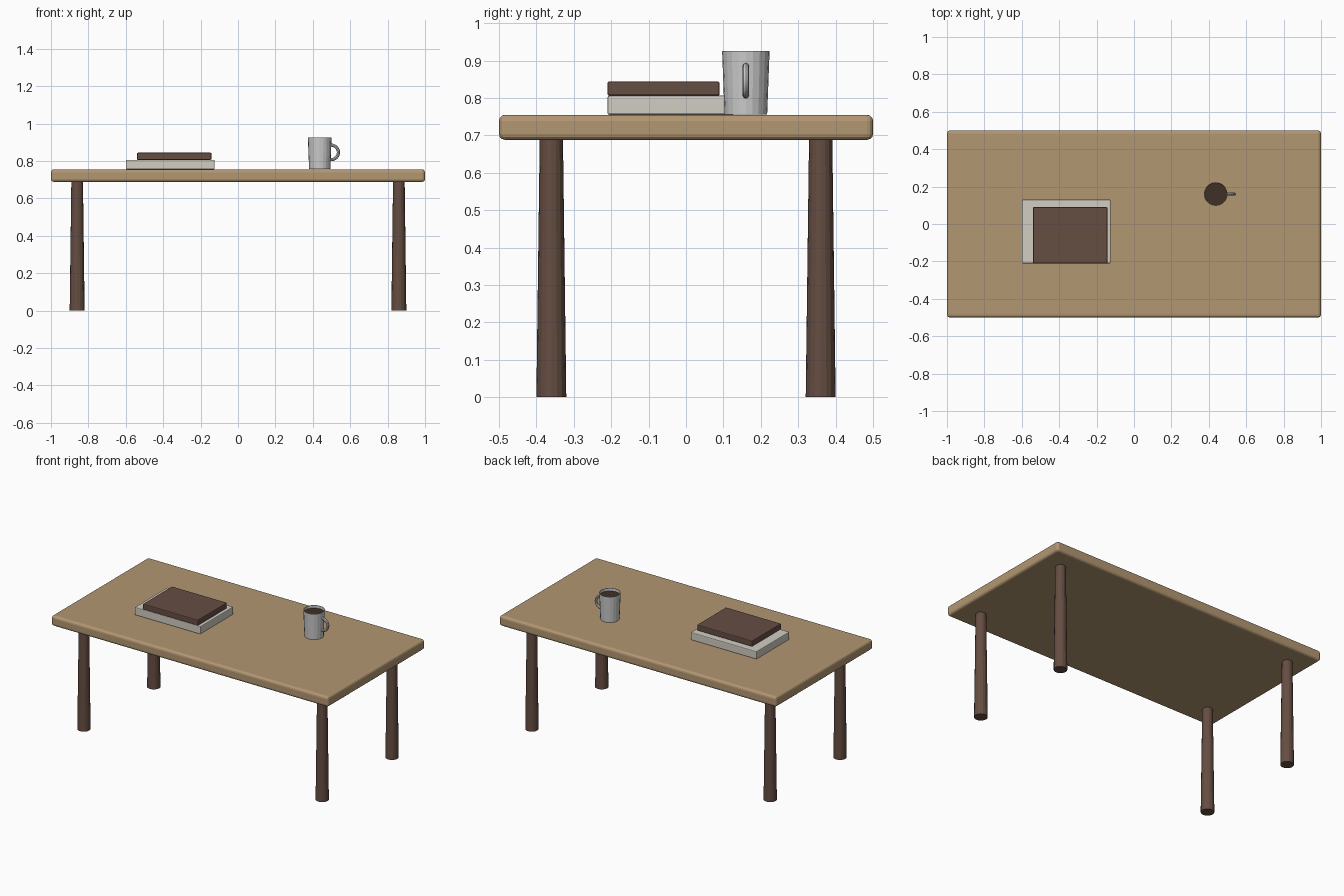
import bpy, bmesh
from math import cos, sin, pi, radians

if "Cube" in bpy.data.objects:
    bpy.data.objects.remove(bpy.data.objects["Cube"])


def material(name, rgb):
    m = bpy.data.materials.new(name)
    m.diffuse_color = (*rgb, 1)
    m.use_nodes = True
    m.node_tree.nodes["Principled BSDF"].inputs["Base Color"].default_value = m.diffuse_color
    return m


OAK = material("oak", (0.45, 0.31, 0.17))
WALNUT = material("walnut", (0.13, 0.075, 0.055))
CREAM = material("cream", (0.64, 0.61, 0.55))
CERAMIC = material("ceramic", (0.6, 0.6, 0.59))
COFFEE = material("coffee", (0.05, 0.03, 0.02))


def finish(bm, name, mat, smooth=False):
    bmesh.ops.recalc_face_normals(bm, faces=bm.faces)
    me = bpy.data.meshes.new(name)
    bm.to_mesh(me)
    bm.free()
    me.materials.append(mat)
    ob = bpy.data.objects.new(name, me)
    bpy.context.collection.objects.link(ob)
    if smooth:
        bpy.ops.object.select_all(action='DESELECT')
        ob.select_set(True)
        bpy.context.view_layer.objects.active = ob
        bpy.ops.object.shade_smooth_by_angle(angle=radians(30))
    return ob


def slab(name, lo, hi, bevel, segments, mat):
    bm = bmesh.new()
    bmesh.ops.create_cube(bm, size=1)
    for v in bm.verts:
        v.co = [(a + b) / 2 + c * (b - a) for a, b, c in zip(lo, hi, v.co)]
    bmesh.ops.bevel(bm, geom=bm.edges[:], offset=bevel, segments=segments,
                    profile=0.5, affect='EDGES')
    return finish(bm, name, mat)


def lathe(name, x, y, profile, sides, mat, smooth=False):
    """Rings of (radius, z); a zero radius closes the end."""
    bm = bmesh.new()
    rings = []
    for r, z in profile:
        n = sides if r > 0 else 1
        rings.append([bm.verts.new((x + r * cos(2 * pi * i / sides),
                                    y + r * sin(2 * pi * i / sides), z)) for i in range(n)])
    for a, b in zip(rings, rings[1:]):
        for i in range(sides):
            j = (i + 1) % sides
            if len(a) == 1:
                bm.faces.new((a[0], b[j], b[i]))
            elif len(b) == 1:
                bm.faces.new((a[i], a[j], b[0]))
            else:
                bm.faces.new((a[i], a[j], b[j], b[i]))
    return finish(bm, name, mat, smooth)


# Table
slab("table_top", (-1, -0.5, 0.688), (1, 0.5, 0.755), 0.016, 3, OAK)
for side, sx in (("left", -1), ("right", 1)):
    for end, sy in (("front", -1), ("back", 1)):
        lathe(f"{end}_{side}_leg", 0.86 * sx, 0.36 * sy,
              [(0, 0), (0.04, 0), (0.031, 0.7), (0, 0.7)], 16, WALNUT)

# Stacked books
slab("lower_book", (-0.6, -0.21, 0.755), (-0.125, 0.13, 0.806), 0.005, 2, CREAM)
slab("upper_book", (-0.54, -0.21, 0.806), (-0.142, 0.09, 0.844), 0.005, 2, WALNUT)

# Mug with thin wall, and the drink inside
MX, MY = 0.437, 0.16
lathe("mug", MX, MY, [(0, 0.756), (0.057, 0.756), (0.0635, 0.926),
                      (0.061, 0.926), (0.06, 0.9)], 20, CERAMIC)
lathe("coffee", MX, MY, [(0.0605, 0.908), (0, 0.908)], 20, COFFEE)

# Mug handle: half ring whose ends sink into the wall
bm = bmesh.new()
MAJOR, MINOR, STEPS, SIDES = 0.039, 0.0085, 14, 8
rings = []
for k in range(STEPS + 1):
    a = radians(-105 + 210 * k / STEPS)
    ring = []
    for i in range(SIDES):
        t = 2 * pi * i / SIDES
        d = MAJOR + MINOR * cos(t)
        ring.append(bm.verts.new((0.498 + d * cos(a), MY + MINOR * sin(t), 0.846 + d * sin(a))))
    rings.append(ring)
for a, b in zip(rings, rings[1:]):
    for i in range(SIDES):
        j = (i + 1) % SIDES
        bm.faces.new((a[i], a[j], b[j], b[i]))
finish(bm, "mug_handle", CERAMIC, True)
